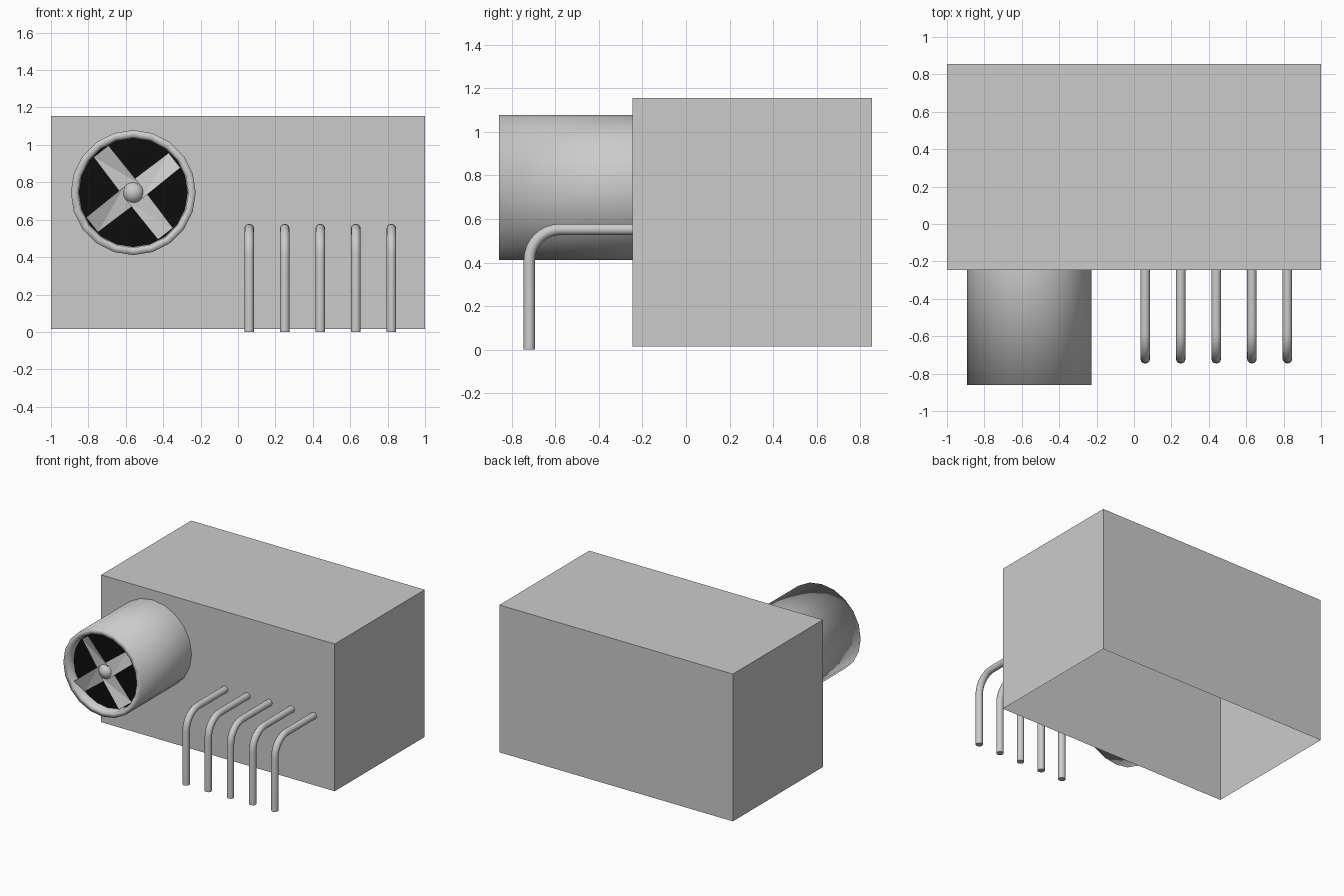
import bpy
import bmesh
import math
from mathutils import Matrix, Vector

cube = bpy.data.objects.get("Cube")
if cube:
    bpy.data.objects.remove(cube, do_unlink=True)


def material(name, value):
    mat = bpy.data.materials.new(name)
    mat.use_nodes = True
    colour = (value, value, value, 1)
    mat.diffuse_color = colour
    mat.node_tree.nodes["Principled BSDF"].inputs["Base Color"].default_value = colour
    return mat


GREY = material("light grey", 0.6)
BLACK = material("black", 0.004)
FAN_X, FAN_Z = -0.56, 0.745


def finish(bm, name, mat, smooth=False):
    for face in bm.faces:
        face.smooth = smooth
    mesh = bpy.data.meshes.new(name)
    bm.to_mesh(mesh)
    bm.free()
    mesh.materials.append(mat)
    obj = bpy.data.objects.new(name, mesh)
    bpy.context.collection.objects.link(obj)
    return obj


# Casing: thin-walled box, open underneath
bm = bmesh.new()
bmesh.ops.create_cube(bm, size=1)
bmesh.ops.delete(bm, geom=[f for f in bm.faces if f.normal.z < -0.5], context="FACES_ONLY")
bmesh.ops.scale(bm, vec=(2, 1.1, 1.14), verts=bm.verts)
bmesh.ops.translate(bm, vec=(0, 0.305, 0.585), verts=bm.verts)
finish(bm, "casing", GREY)

# Fan housing: revolved tube with a flat lip and a shallow bore
bm = bmesh.new()
profile = [(0.334, -0.245), (0.334, -0.86), (0.295, -0.86), (0.29, -0.79)]
verts = [bm.verts.new((r, y, 0)) for r, y in profile]
edges = [bm.edges.new(pair) for pair in zip(verts, verts[1:])]
bmesh.ops.spin(bm, geom=verts + edges, cent=(0, 0, 0), axis=(0, 1, 0),
               angle=math.tau, steps=20, use_merge=True)
bmesh.ops.remove_doubles(bm, verts=bm.verts, dist=0.0001)
bmesh.ops.recalc_face_normals(bm, faces=bm.faces)
outer = max(bm.faces, key=lambda f: f.calc_area())
if outer.normal.dot(Vector((outer.calc_center_median().x, 0, outer.calc_center_median().z))) < 0:
    bmesh.ops.reverse_faces(bm, faces=bm.faces)
finish(bm, "fan_housing", GREY, True).location = (FAN_X, 0, FAN_Z)

# Dark opening behind the fan
bm = bmesh.new()
bmesh.ops.create_circle(bm, cap_ends=True, segments=20, radius=0.292,
                        matrix=Matrix.Rotation(math.pi / 2, 4, "X"))
finish(bm, "fan_opening", BLACK).location = (FAN_X, -0.795, FAN_Z)

# Fan blades: four slightly twisted strips
bm = bmesh.new()
for i in range(4):
    turn = Matrix.Rotation(-math.radians(38 + 90 * i), 4, "Y")
    corners = []
    for radius, pitch in ((0.02, 0.1), (0.28, 0.4)):
        for side in (-0.055, 0.055):
            point = Vector((radius, side * math.sin(pitch), side * math.cos(pitch)))
            corners.append(bm.verts.new(turn @ point))
    a, b, c, d = corners
    bm.faces.new((a, c, d))
    bm.faces.new((a, d, b))
finish(bm, "fan_blades", GREY).location = (FAN_X, -0.825, FAN_Z)

# Fan hub
bm = bmesh.new()
bmesh.ops.create_uvsphere(bm, u_segments=20, v_segments=12, radius=0.06)
finish(bm, "fan_hub", GREY, True).location = (FAN_X, -0.8, FAN_Z)

# Five bent pipes leaving the front wall and turning down
BEND, PIPE_Y, PIPE_Z = 0.14, -0.72, 0.552
path = [(PIPE_Y, 0)]
for i in range(9):
    angle = math.pi / 2 * i / 8
    path.append((PIPE_Y + BEND * (1 - math.cos(angle)), PIPE_Z - BEND * (1 - math.sin(angle))))
path.append((-0.245, PIPE_Z))
for i in range(5):
    curve = bpy.data.curves.new(f"pipe_{i + 1}", "CURVE")
    curve.dimensions = "3D"
    curve.bevel_depth = 0.026
    curve.bevel_resolution = 4
    curve.use_fill_caps = True
    spline = curve.splines.new("POLY")
    spline.points.add(len(path) - 1)
    for point, (y, z) in zip(spline.points, path):
        point.co = (0, y, z, 1)
    spline.use_smooth = True
    curve.materials.append(GREY)
    pipe = bpy.data.objects.new(f"pipe_{i + 1}", curve)
    pipe.location.x = 0.06 + 0.19 * i
    bpy.context.collection.objects.link(pipe)
